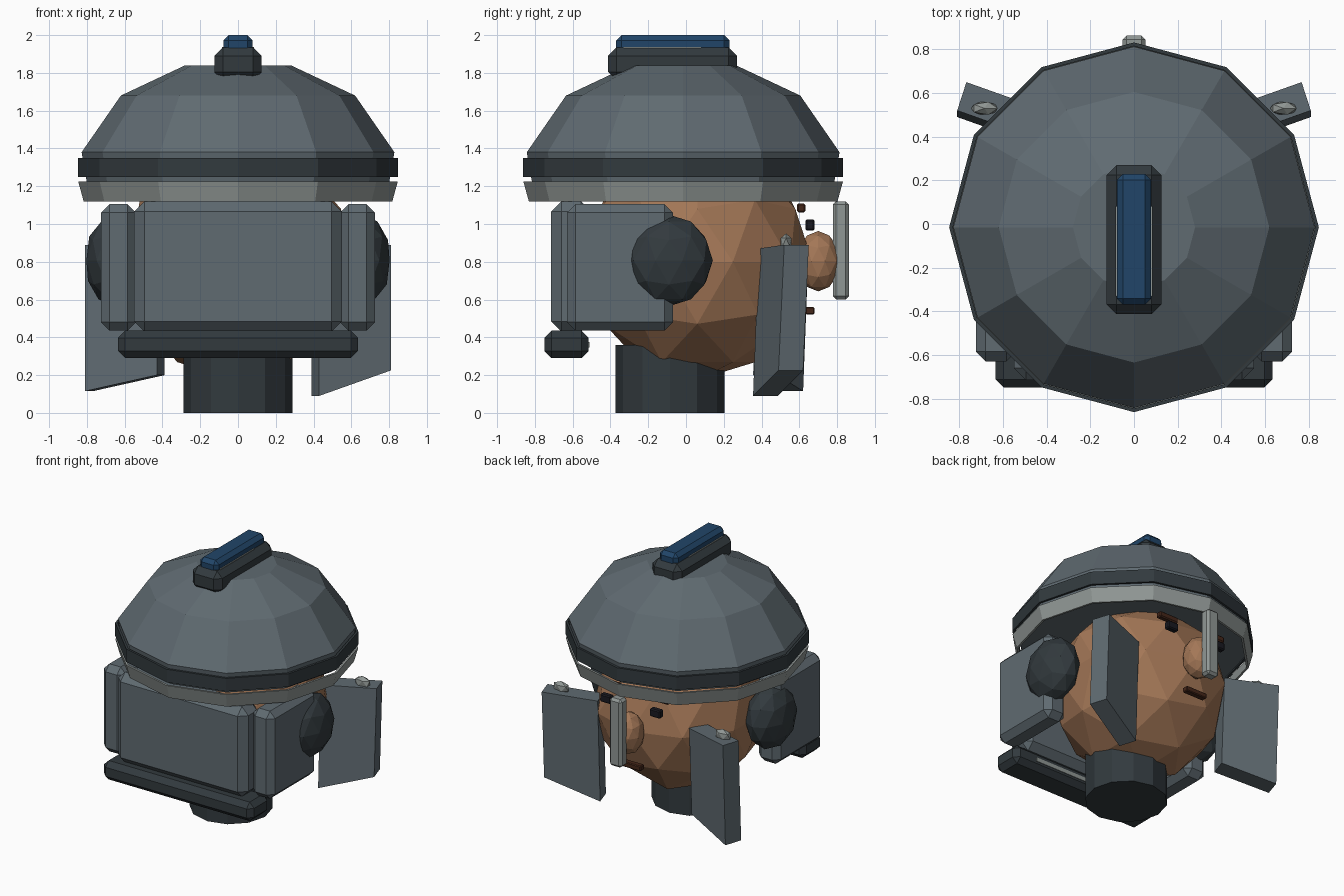
import bpy, bmesh, math
from mathutils import Matrix, Vector

if "Cube" in bpy.data.objects:
    bpy.data.objects.remove(bpy.data.objects["Cube"])


def material(name, rgb):
    m = bpy.data.materials.new(name)
    m.diffuse_color = (*rgb, 1)
    m.use_nodes = True
    m.node_tree.nodes["Principled BSDF"].inputs["Base Color"].default_value = m.diffuse_color
    return m


STEEL = material("steel", (0.115, 0.145, 0.165))
DARK = material("dark_steel", (0.032, 0.042, 0.048))
LIGHT = material("light_steel", (0.28, 0.31, 0.30))
SKIN = material("skin", (0.37, 0.185, 0.095))
BLUE = material("blue", (0.015, 0.06, 0.14))
BROWN = material("brown", (0.06, 0.02, 0.01))
BLACK = material("black", (0.01, 0.01, 0.015))


def finish(name, bm, mat):
    bmesh.ops.recalc_face_normals(bm, faces=bm.faces)
    me = bpy.data.meshes.new(name)
    bm.to_mesh(me)
    bm.free()
    me.materials.append(mat)
    ob = bpy.data.objects.new(name, me)
    bpy.context.collection.objects.link(ob)
    return ob


def box(name, x, y, z, bevel, mat):
    """Chamfered box from (min, max) ranges."""
    bm = bmesh.new()
    lo, hi = Vector((x[0], y[0], z[0])), Vector((x[1], y[1], z[1]))
    mtx = Matrix.Translation((lo + hi) / 2) @ Matrix.Diagonal((*(hi - lo), 1))
    bmesh.ops.create_cube(bm, size=1, matrix=mtx)
    if bevel:
        bmesh.ops.bevel(bm, geom=bm.edges[:], offset=bevel, segments=1,
                        profile=0.5, affect='EDGES')
    return finish(name, bm, mat)


def ball(name, centre, radii, mat, sub=2):
    bm = bmesh.new()
    mtx = Matrix.Translation(centre) @ Matrix.Diagonal((*radii, 1))
    bmesh.ops.create_icosphere(bm, subdivisions=sub, radius=1, matrix=mtx)
    return finish(name, bm, mat)


def lathe(name, profile, y, mat, closed=False, sides=12):
    """Sweep (radius, z) points around a vertical axis; open profiles get caps."""
    bm = bmesh.new()
    rings = [[bm.verts.new((r * math.cos(math.tau * i / sides),
                            y + r * math.sin(math.tau * i / sides), z))
              for i in range(sides)] for r, z in profile]
    pairs = list(zip(rings, rings[1:]))
    if closed:
        pairs.append((rings[-1], rings[0]))
    else:
        bm.faces.new(rings[0])
        bm.faces.new(rings[-1])
    for a, b in pairs:
        for i in range(sides):
            j = (i + 1) % sides
            bm.faces.new((a[i], a[j], b[j], b[i]))
    return finish(name, bm, mat)


def cheek_plate(name, side, inner_z, outer_z):
    """Hanging slab with a slanted lower edge, toed outwards."""
    inner, outer = Vector((0.43, 0.385)), Vector((0.81, 0.52))
    depth = Vector((-0.042, 0.13))
    outline = [(inner, 0.87, 0), (outer, 0.89, 0),
               (outer, outer_z, -0.03), (inner, inner_z, -0.03)]
    bm = bmesh.new()
    layers = []
    for k in (0, 1):
        layers.append([bm.verts.new((side * (p.x + k * depth.x),
                                     p.y + k * depth.y + dy, z))
                       for p, z, dy in outline])
    a, b = layers
    bm.faces.new(a)
    bm.faces.new(b)
    for i in range(4):
        j = (i + 1) % 4
        bm.faces.new((a[i], a[j], b[j], b[i]))
    return finish(name, bm, STEEL)


# Head, neck and face
ball("head", (0, 0.06, 0.80), (0.61, 0.61, 0.625), SKIN)
lathe("neck", [(0.288, 0), (0.288, 0.36)], -0.085, DARK)
ball("nose", (0, 0.70, 0.803), (0.115, 0.118, 0.16), SKIN)
box("mouth", (-0.09, 0.09), (0.633, 0.68), (0.52, 0.56), 0.006, BROWN)

# Helmet dome, dark band and light rim
lathe("helmet_dome", [(0.80, 1.22), (0.828, 1.38), (0.62, 1.68), (0.28, 1.84)],
      -0.015, STEEL)
lathe("helmet_band", [(0.847, 1.25), (0.847, 1.35), (0.83, 1.35), (0.83, 1.25)],
      -0.015, DARK, closed=True)
lathe("helmet_rim", [(0.817, 1.12), (0.846, 1.225), (0.83, 1.225), (0.801, 1.12)],
      -0.015, LIGHT, closed=True)

# Crest on top
box("crest_base", (-0.125, 0.125), (-0.413, 0.27), (1.76, 1.935), 0.045, DARK)
box("crest_ridge", (-0.078, 0.078), (-0.37, 0.23), (1.90, 2.0), 0.028, BLUE)
box("crest_trim", (-0.084, 0.084), (-0.33, 0.08), (1.925, 1.938), 0, LIGHT)

# Neck guard with lower bar
box("guard_panel", (-0.55, 0.55), (-0.715, -0.50), (0.43, 1.12), 0.055, STEEL)
box("guard_bar", (-0.635, 0.635), (-0.75, -0.515), (0.29, 0.435), 0.038, DARK)
box("guard_bar_trim", (-0.45, 0.45), (-0.53, -0.511), (0.345, 0.375), 0, LIGHT)

# Nose guard standing in front of the face
box("nose_guard", (-0.052, 0.052), (0.777, 0.863), (0.6, 1.12), 0.018, LIGHT)

# Paired parts
for s, label in ((-1, "left"), (1, "right")):
    def span(a, b):
        return tuple(sorted((s * a, s * b)))
    box(f"guard_side_{label}", span(0.54, 0.725), (-0.63, -0.07),
        (0.435, 1.105), 0.045, STEEL)
    ball(f"ear_pad_{label}", (s * 0.66, -0.09, 0.807), (0.15, 0.232, 0.242), DARK)
    box(f"eye_{label}", span(0.165, 0.255), (0.633, 0.68), (0.965, 1.025), 0.008, BLACK)
    box(f"brow_{label}", span(0.13, 0.29), (0.587, 0.632), (1.062, 1.108), 0.008, BROWN)
    ball(f"hinge_{label}", (s * 0.685, 0.53, 0.905), (0.068, 0.034, 0.045), LIGHT, 1)

cheek_plate("cheek_plate_left", -1, 0.20, 0.115)
cheek_plate("cheek_plate_right", 1, 0.09, 0.225)
